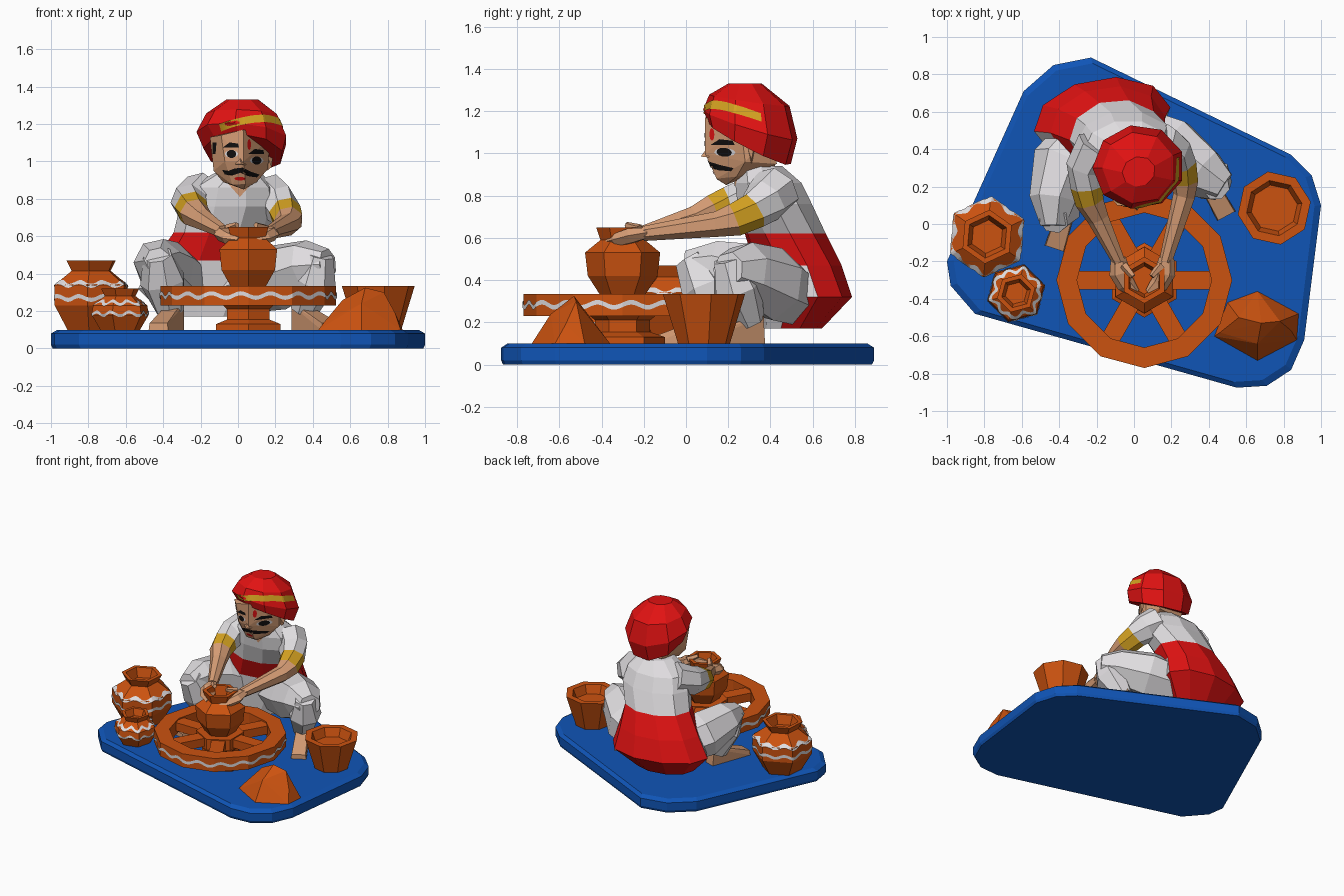
import bpy, bmesh, math
from math import sin, cos, pi, radians
from mathutils import Vector, Matrix
from mathutils.bvhtree import BVHTree

if "Cube" in bpy.data.objects:
    bpy.data.objects.remove(bpy.data.objects["Cube"])


def material(name, rgb):
    m = bpy.data.materials.new(name)
    m.diffuse_color = (*rgb, 1)
    m.use_nodes = True
    m.node_tree.nodes["Principled BSDF"].inputs["Base Color"].default_value = m.diffuse_color
    return m


BLUE = material("blue", (.005, .09, .47))
CLAY = material("clay", (.6, .085, .005))
RED = material("red", (.75, .006, .006))
WHITE = material("white", (.74, .72, .74))
GOLD = material("gold", (.66, .36, .015))
SKIN = material("skin", (.68, .34, .18))
BLACK = material("black", (.006, .005, .005))


def finish(name, bm, mats, solid=True):
    if solid:
        bmesh.ops.recalc_face_normals(bm, faces=bm.faces)
    me = bpy.data.meshes.new(name)
    bm.to_mesh(me)
    bm.free()
    for m in mats:
        me.materials.append(m)
    ob = bpy.data.objects.new(name, me)
    bpy.context.collection.objects.link(ob)
    return ob


def loft(name, rings, mats, segs=None, closed=False):
    """Skin a list of point rings; segs gives the material index of each segment."""
    bm = bmesh.new()
    rows = [[bm.verts.new(p) for p in r] for r in rings]
    n = len(rows[0])
    pairs = list(zip(rows, rows[1:])) + ([(rows[-1], rows[0])] if closed else [])
    for k, (a, b) in enumerate(pairs):
        for i in range(n):
            f = bm.faces.new((a[i], a[(i + 1) % n], b[(i + 1) % n], b[i]))
            f.material_index = segs[k] if segs else 0
    if not closed:
        bm.faces.new(rows[0][::-1]).material_index = segs[0] if segs else 0
        bm.faces.new(rows[-1]).material_index = segs[-1] if segs else 0
    return finish(name, bm, mats)


def oval(c, rx, ry, n, rot=0.0, tilt=0.0, roll=0.0):
    m = Matrix.Rotation(radians(roll), 3, 'Y') @ Matrix.Rotation(radians(tilt), 3, 'X') @ Matrix.Rotation(radians(rot), 3, 'Z')
    return [Vector(c) + m @ Vector((rx * cos(2 * pi * i / n), ry * sin(2 * pi * i / n), 0)) for i in range(n)]


def lathe(name, x, y, profile, n, rot, mat, closed=False):
    return loft(name, [oval((x, y, z), r, r, n, rot) for r, z in profile], [mat], None, closed)


def limb(name, path, n, mats, segs=None, flat=1.0):
    """Tapered tube along a path of (x, y, z, radius)."""
    pts = [Vector(p[:3]) for p in path]
    rings = []
    for i, p in enumerate(path):
        t = (pts[min(i + 1, len(pts) - 1)] - pts[max(i - 1, 0)]).normalized()
        u = t.cross(Vector((0, 0, 1))).normalized()
        v = u.cross(t)
        rings.append([pts[i] + p[3] * (u * cos(2 * pi * k / n) + v * flat * sin(2 * pi * k / n)) for k in range(n)])
    return loft(name, rings, mats, segs)


def hull(name, pts, mat):
    bm = bmesh.new()
    for p in pts:
        bm.verts.new(p)
    res = bmesh.ops.convex_hull(bm, input=bm.verts)
    bmesh.ops.delete(bm, geom=[g for g in res["geom_interior"] if isinstance(g, bmesh.types.BMVert)], context='VERTS')
    return finish(name, bm, [mat])


def tree_of(ob):
    return BVHTree.FromPolygons([v.co for v in ob.data.vertices], [p.vertices[:] for p in ob.data.polygons])


def band(name, ob, x, y, a0, a1, zfun, width, mat, steps=108):
    """Painted strip wrapped round an object."""
    tree, bm, rows = tree_of(ob), bmesh.new(), []
    for i in range(steps + 1):
        t = i / steps
        a = a0 + (a1 - a0) * t
        d = Vector((cos(a), sin(a), 0))
        row = []
        for s in (-.5, .5):
            hit = tree.ray_cast(Vector((x, y, zfun(t) + s * width)) + d, -d)[0]
            row.append(bm.verts.new(hit + d * .005))
        rows.append(row)
    for a, b in zip(rows, rows[1:]):
        bm.faces.new((a[0], b[0], b[1], a[1]))
    return finish(name, bm, [mat], False)


def plate(name, ob, outline, mat, off=.004):
    """Painted patch given in x, z and pressed on to the front of an object."""
    tree, bm = tree_of(ob), bmesh.new()
    f = bm.faces.new([bm.verts.new((x, -2, z)) for x, z in outline])
    bmesh.ops.poke(bm, faces=[f])
    bmesh.ops.subdivide_edges(bm, edges=bm.edges[:], cuts=2, use_grid_fill=True)
    for v in bm.verts:
        hit = tree.ray_cast(v.co, Vector((0, 1, 0)))[0]
        if hit:
            v.co.y = hit.y - off
    bm.normal_update()
    for f in bm.faces:
        if f.normal.y > 0:
            f.normal_flip()
    return finish(name, bm, [mat], False)


def disc(x, z, rx, rz, n=10):
    return [(x + rx * cos(2 * pi * i / n), z + rz * sin(2 * pi * i / n)) for i in range(n)]


# Base slab
edge = [(-.23, .89), (-.43, .85), (-.59, .71), (-1, -.2), (-.98, -.33), (-.85, -.48), (.55, -.875),
        (.71, -.865), (.84, -.78), (.91, -.62), (1, .1), (.95, .26), (.84, .37)]
loft("base", [[(x * s, y * s, z) for x, y in edge] for s, z in ((.99, 0), (1, .02), (1, .08), (.965, .1))], [BLUE])

# Potter's wheel: rim, spokes, hub and pedestal
WX, WY = .055, -.3
rim = lathe("wheel_rim", WX, WY, [(.36, .23), (.47, .23), (.47, .335), (.36, .335)], 12, 0, CLAY, True)
for k in range(6):
    a = k * pi / 3
    d, s = Vector((cos(a), sin(a), 0)), Vector((-sin(a), cos(a), 0))
    c = Vector((WX, WY, 0))
    loft("wheel_spoke", [[c + d * r + s * w + Vector((0, 0, z)) for w, z in ((-.05, .26), (.05, .26), (.05, .325), (-.05, .325))]
                         for r in (.1, .38)], [CLAY])
lathe("wheel_hub", WX, WY, [(.17, .24), (.17, .333)], 6, 30, CLAY)
lathe("wheel_pedestal", WX, WY, [(.2, .1), (.2, .13), (.13, .155), (.13, .21), (.18, .25)], 6, 30, CLAY)
band("wheel_wave", rim, WX, WY, 0, 2 * pi, lambda t: .283 + .012 * sin(t * 36 * pi), .022, WHITE, 216)

# Pots
lathe("wet_pot", WX, WY, [(.11, .335), (.165, .42), (.178, .53), (.105, .59), (.125, .65), (.095, .65), (.075, .57)], 6, 30, CLAY)
big = lathe("large_pot", -.785, -.068, [(.14, .1), (.215, .23), (.215, .34), (.115, .415), (.145, .47), (.115, .47), (.09, .4)], 6, 25, CLAY)
small = lathe("small_pot", -.63, -.37, [(.11, .1), (.158, .18), (.15, .23), (.085, .28), (.105, .32), (.08, .32), (.06, .27)], 6, 15, CLAY)
for ob, x, y, zs, w in ((big, -.785, -.068, (.27, .345), .022), (small, -.63, -.37, (.185, .245), .016)):
    for z in zs:
        band("pot_wave", ob, x, y, 0, 2 * pi, lambda t: z + .01 * sin(t * 18 * pi), w, WHITE)
lathe("open_bowl", .75, .085, [(.125, .1), (.198, .335), (.15, .335), (.125, .27)], 8, 10, CLAY)

# Lump of clay
hull("clay_mound", [(.43, -.6, .1), (.5, -.42, .1), (.66, -.36, .1), (.88, -.48, .1), (.87, -.62, .1), (.66, -.73, .1),
                    (.46, -.58, .14), (.56, -.5, .26), (.68, -.53, .325), (.78, -.52, .3), (.66, -.64, .24), (.84, -.57, .19)], CLAY)

# Torso with waist cloth
torso = loft("torso", [oval((-.17, .5, .17), .22, .14, 10, 10), oval((-.17, .56, .32), .37, .22, 10, 10),
                       oval((-.14, .53, .47), .31, .205, 10, 8), oval((-.09, .47, .62), .255, .195, 10, 5),
                       oval((-.04, .42, .76), .27, .185, 10), oval((-.03, .39, .86), .24, .165, 10),
                       oval((.0, .35, .94), .12, .11, 10)], [RED, WHITE], [0, 0, 0, 1, 1, 1])
for f in torso.data.polygons:
    if f.center.z < .44 and f.normal.y < -.3:
        f.material_index = 1
plate("neck_opening", torso, [(-.07, .9), (.01, .81), (.09, .9)], SKIN)
limb("neck", [(0, .35, .84, .1), (.01, .31, .98, .1)], 8, [SKIN])

# Arms: sleeve, gold cuff, forearm, hand
sleeve = [0, 0, 1, 2, 2]
limb("left_arm", [(-.19, .42, .83, .12), (-.26, .3, .78, .105), (-.25, .2, .755, .09), (-.235, .12, .725, .08),
                  (-.19, .03, .69, .06), (-.08, -.2, .625, .036)], 7, [WHITE, GOLD, SKIN], sleeve)
limb("right_arm", [(.14, .43, .83, .12), (.21, .38, .78, .11), (.25, .32, .73, .09), (.27, .23, .685, .08),
                   (.27, .15, .665, .062), (.17, -.2, .62, .036)], 7, [WHITE, GOLD, SKIN], sleeve)
for side, name in ((-1, "left_hand"), (1, "right_hand")):
    x = WX - .01
    limb(name, [(x + side * .13, -.18, .625, .04), (x + side * .12, -.26, .61, .058), (x + side * .09, -.32, .59, .05),
                (x + side * .035, -.37, .58, .025)], 6, [SKIN], flat=.7)
    limb(name + "_thumb", [(x + side * .1, -.22, .64, .025), (x + side * .05, -.28, .66, .016)], 5, [SKIN])

# Legs and feet
limb("left_thigh", [(-.24, .5, .33, .14), (-.38, .32, .41, .17), (-.43, .13, .46, .13), (-.43, -.01, .47, .07)], 7, [WHITE])
limb("left_shin", [(-.43, .02, .5, .08), (-.4, .1, .36, .125), (-.36, .14, .19, .075)], 7, [WHITE])
limb("right_thigh", [(-.02, .5, .33, .15), (.2, .4, .38, .18), (.37, .27, .44, .145), (.48, .2, .45, .085)], 7, [WHITE])
limb("right_shin", [(.44, .2, .5, .075), (.41, .24, .36, .12), (.35, .3, .2, .075)], 7, [WHITE])
for name, (ax, ay), (tx, ty) in (("left_foot", (-.34, .14), (-.43, -.13)), ("right_foot", (.34, .32), (.49, .04))):
    d = Vector((tx - ax, ty - ay, 0)).normalized()
    s = Vector((-d.y, d.x, 0))
    pts = [Vector((ax, ay, z)) + s * w + d * o for z, w, o in
           ((.1, .04, -.04), (.1, -.04, -.04), (.23, .045, -.03), (.23, -.045, -.03), (.22, .04, .05), (.22, -.04, .05))]
    pts += [Vector((tx, ty, z)) + s * w for z, w in ((.1, .06), (.1, -.05), (.135, .055), (.135, -.045))]
    hull(name, pts, SKIN)

# Head
head = hull("head", [(.03, .09, 1.17), (.03, .09, 1.0), (.04, .145, .88), (-.03, .15, .875), (.03, .19, .85), (-.15, .17, 1.13),
                     (-.13, .19, .95), (-.08, .2, .89), (.17, .26, 1.12), (.16, .28, .96), (.1, .24, .89), (-.14, .4, 1.1),
                     (.16, .42, 1.1), (-.08, .42, .95), (.12, .43, .95), (-.09, .1, 1.14), (-.07, .11, 1.0)], SKIN)
hull("nose", [(.01, .11, 1.04), (-.015, .1, .985), (.045, .11, .98), (.016, .07, .985)], SKIN)
hull("ear", [(.155, .29, 1.03), (.155, .33, 1.03), (.155, .31, .95), (.185, .32, 1.02), (.18, .31, .97)], SKIN)

# Face markings
for x, z in ((-.035, 1.04), (.1, 1.005)):
    plate("eye_white", head, disc(x, z, .036, .02), WHITE, .003)
    plate("eye", head, disc(x, z, .026, .022), BLACK, .006)
    plate("eyebrow", head, [(x - .045, z + .035), (x + .04, z + .035), (x + .035, z + .055), (x - .01, z + .062)], BLACK)
plate("moustache", head, [(-.085, .955), (-.07, .93), (-.03, .925), (.015, .94), (.06, .92), (.1, .915), (.115, .93),
                          (.07, .945), (.025, .967), (-.02, .962), (-.06, .945)], BLACK)
plate("lips", head, disc(.01, .908, .03, .01), RED)
plate("forehead_mark", head, disc(.06, 1.09, .01, .03, 8), RED)
plate("sideburn", head, [(-.135, 1.04), (-.12, 1.04), (-.115, 1.1), (-.135, 1.1)], BLACK)

# Turban and its gold band
turban = loft("turban", [oval((.03, .3, 1.045), .215, .225, 9, 20, -27, 7), oval((.025, .305, 1.135), .25, .235, 9, 20, -17, 5),
                         oval((.025, .3, 1.25), .195, .195, 9, 20, -8, 2), oval((.025, .28, 1.33), .09, .08, 9, 20)], [RED])
band("turban_band", turban, .025, .3, radians(235), radians(375), lambda t: 1.18 + .055 * sin(pi * t) - .01 * t, .04, GOLD, 40)
